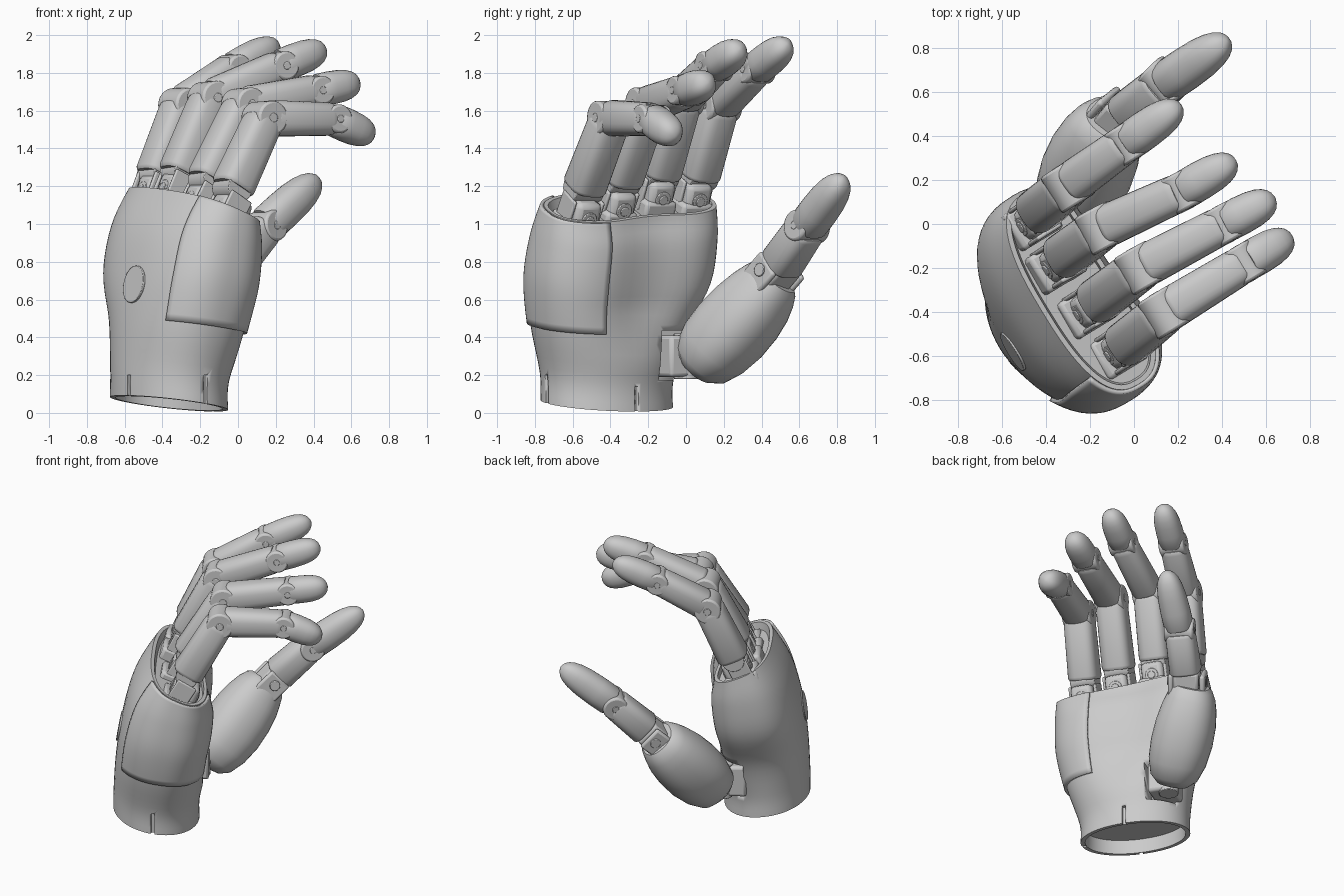
import bpy, bmesh, math
from mathutils import Vector as V, Matrix

if "Cube" in bpy.data.objects:
    bpy.data.objects.remove(bpy.data.objects["Cube"])

W = V((-.52, .854, 0))      # across the palm, towards the thumb
N = V((.854, .52, 0))       # out of the palm
Z = V((0, 0, 1))


def add_mesh(name, bm):
    bmesh.ops.recalc_face_normals(bm, faces=bm.faces)
    me = bpy.data.meshes.new(name)
    bm.to_mesh(me)
    bm.free()
    ob = bpy.data.objects.new(name, me)
    bpy.context.collection.objects.link(ob)
    return ob


def loft(name, rings, closed=True):
    bm = bmesh.new()
    vs = [[bm.verts.new(p) for p in r] for r in rings]
    n = len(vs[0])
    for a, b in zip(vs, vs[1:]):
        for i in range(n if closed else n - 1):
            j = (i + 1) % n
            bm.faces.new((a[i], a[j], b[j], b[i]))
    if closed:
        bm.faces.new(vs[0][::-1])
        bm.faces.new(vs[-1])
    return add_mesh(name, bm)


def box(name, c, x, y, size, bevel=.015):
    x = x.normalized()
    z = x.cross(y).normalized()
    y = z.cross(x)
    m = Matrix((x, y, z)).transposed().to_4x4()
    bm = bmesh.new()
    bmesh.ops.create_cube(bm, size=1, matrix=Matrix.Translation(c) @ m @ Matrix.Diagonal((*size, 1)))
    ob = add_mesh(name, bm)
    if bevel:
        mod = ob.modifiers.new("bevel", 'BEVEL')
        mod.width, mod.segments = bevel, 2
    return ob


def cyl(name, c, axis, r, length, bevel=.004):
    bm = bmesh.new()
    m = Matrix.Translation(c) @ axis.to_track_quat('Z', 'Y').to_matrix().to_4x4()
    bmesh.ops.create_cone(bm, cap_ends=True, segments=28, radius1=r, radius2=r, depth=length, matrix=m)
    ob = add_mesh(name, bm)
    mod = ob.modifiers.new("bevel", 'BEVEL')
    mod.width, mod.segments, mod.limit_method = bevel, 2, 'ANGLE'
    return ob


def spow(x, e):
    return math.copysign(abs(x) ** e, x)


def section(c, x, y, a, b, n=2.6, count=28):
    out = []
    for i in range(count):
        t = 2 * math.pi * i / count
        out.append(c + x * a * spow(math.cos(t), 2 / n) + y * b * spow(math.sin(t), 2 / n))
    return out


SHAFT = [(0, .9), (.02, .96), (.05, 1), (.92, 1), (.98, .97), (1, .92)]
TIP = [(0, .94), (.03, 1), (.3, 1.02), (.55, .99), (.72, .9), (.84, .76), (.92, .58), (.97, .37), (1, .1)]


def segment(name, p0, p1, side, w0, w1, h0, h1, profile, n=2.7):
    d = (p1 - p0).normalized()
    x = (side - d * side.dot(d)).normalized()
    y = d.cross(x)
    rings = []
    for t, s in profile:
        w, h = w0 + (w1 - w0) * t, h0 + (h1 - h0) * t
        rings.append(section(p0.lerp(p1, t), x, y, w * s, h * s, n))
    return loft(name, rings)


def hinge(name, p, axis, r, half):
    cyl(name + "_hinge", p, axis, r, half * 1.96, .012)
    cyl(name + "_hinge_pin", p, axis, r * .28, half * 2.02)


# Palm surface: height, centre x, centre y, half width, half depth, tilt, squareness
PALM = [(.05, -.365, -.42, .37, .285, -.15, 2.05), (.20, -.362, -.42, .375, .285, -.15, 2.05),
        (.45, -.325, -.41, .435, .305, -.14, 2.25), (.70, -.31, -.355, .515, .31, -.15, 2.5),
        (.93, -.28, -.32, .525, .285, -.2, 2.5), (1.10, -.24, -.295, .505, .205, -.42, 2.6)]


def palm_row(s):
    s = max(0, min(s, 4.9999))
    i, f = int(s), s % 1
    p = [PALM[max(0, min(5, i + k))] for k in (-1, 0, 1, 2)]
    return [.5 * (2 * b + (c - a) * f + (2 * a - 5 * b + 4 * c - d) * f * f + (3 * b - a - 3 * c + d) * f ** 3)
            for a, b, c, d in zip(*p)]


def palm_point(s, t, grow=0., lift=0.):
    z, cx, cy, a, b, tilt, n = palm_row(s)
    u = (a + grow) * spow(math.cos(t), 2 / n)
    v = (b + grow) * spow(math.sin(t), 2 / n)
    if v > 0:                                   # hollow of the palm
        v -= .07 * math.exp(-((u - .05) / .26) ** 2) * max(0, min(1, (z - .3) / .3, (1.35 - z) / .3))
    return V((cx, cy, z + lift + tilt * v + .13 * u * max(0, z - .6))) + W * u + N * v


def palm_ring(s, grow=0., lift=0.):
    return [palm_point(s, 2 * math.pi * i / 64, grow, lift) for i in range(64)]


# Palm shell with hollow wrist and recessed knuckle rim
rings = [palm_ring(0, -.035, .1), palm_ring(0, -.03)]
rings += [palm_ring(k / 5) for k in range(26)]
rings += [palm_ring(5, -.022), palm_ring(5, -.03, -.05)]
palm = loft("palm", rings)


def cut(cutter):
    cutter.hide_render = True
    cutter.display_type = 'WIRE'
    mod = palm.modifiers.new("cut", 'BOOLEAN')
    mod.operation, mod.object, mod.solver = 'DIFFERENCE', cutter, 'EXACT'


cut(box("thumb_recess_cutter", V((-.25, -.02, .305)), N, W, (.34, .24, .26), 0))
for k, (deg, height) in enumerate(((180, .26), (262, .26), (88, .14))):     # wrist slots
    p = palm_point(0, math.radians(deg))
    out = V((p.x + .365, p.y + .42, 0))
    cut(box("wrist_slot_cutter_%d" % k, V((p.x, p.y, .07)), out, Z, (.05, height, .024), 0))

# Side cover plate wrapped round the little-finger edge
rows = []
for k in range(21):
    s = 2.02 + (4.97 - 2.02) * k / 20
    rows.append([palm_point(s, math.radians(112 + 118 * i / 30), .008) for i in range(31)])
plate = loft("side_cover", rows, closed=False)
mod = plate.modifiers.new("thickness", 'SOLIDIFY')
mod.thickness, mod.offset = .02, 0
# Round button on the back of the hand
tb = math.radians(266)
pb, pu = palm_point(2.74, tb), palm_point(2.94, tb)
cyl("back_button", pb, (pu - pb).cross(W).normalized(), .10, .014, .003)

# Fingers: knuckle, base, middle joint, end joint, tip
FINGERS = {
    "little": ((-.045, -.555, 1.05), (-.03, -.54, 1.19), (.14, -.40, 1.56), (.50, -.18, 1.555), (.715, -.055, 1.46)),
    "ring": ((-.185, -.37, 1.10), (-.16, -.345, 1.23), (.03, -.20, 1.63), (.41, 0, 1.705), (.64, .12, 1.75)),
    "middle": ((-.325, -.165, 1.16), (-.31, -.14, 1.265), (-.15, -.02, 1.665), (.22, .15, 1.835), (.46, .29, 1.93)),
    "index": ((-.44, .03, 1.15), (-.43, .065, 1.255), (-.30, .175, 1.63), (-.03, .37, 1.82), (.21, .54, 1.955)),
}
for name, pts in FINGERS.items():
    k, base, pip, dip, tip = [V(p) for p in pts]
    f = name + "_finger"
    d1, d2, d3 = (pip - base).normalized(), (dip - pip).normalized(), (tip - dip).normalized()
    axis = d1.cross(d2).normalized()
    if axis.dot(W) < 0:
        axis.negate()
    axis = (axis + W * 2).normalized()
    segment(f + "_base", base, pip - d1 * .015, axis, .105, .10, .108, .098, SHAFT, 3)
    hinge(f + "_middle", pip, axis, .09, .098)
    segment(f + "_middle", pip + d2 * .03, dip - d2 * .012, axis, .098, .088, .097, .088, SHAFT)
    hinge(f + "_end", dip, axis, .076, .087)
    segment(f + "_tip", dip + d3 * .014, tip, axis, .088, .083, .088, .086, TIP, 2.3)
    # Knuckle block, socket, pin through it and fork plates up to the finger
    pin = (N - Z * .4).normalized()
    box(f + "_knuckle", k - d1 * .02, W, pin, (.15, .18, .22), .03)
    box(f + "_socket", k - d1 * .07 - N * .01, W, pin, (.19, .23, .12), .02)
    cyl(f + "_knuckle_collar", k, pin, .045, .19)
    cyl(f + "_knuckle_pin", k, pin, .026, .20)
    cyl(f + "_knuckle_hinge", base, axis, .075, .17)
    for s in (-1, 1):
        box(f + "_fork", k + axis * .086 * s + d1 * .02 - N * .03, axis, d1, (.02, .18, .14), .008)

# Thumb mount in the wrist
side = V((.7, -.7, .1)).normalized()
box("thumb_mount", V((-.32, -.06, .30)), N, W, (.22, .18, .22), .02)
cyl("thumb_mount_pin", V((-.32, -.06, .31)), N, .04, .235)
cyl("thumb_mount_axle", V((-.30, .0, .30)), Z, .065, .24)

# Thumb ball: a rounded drop along its axis, flared towards the knuckle
BALL = [(-.30, .035, .225, .05), (-.295, .045, .235, .11), (-.28, .08, .27, .165), (-.25, .15, .345, .20),
        (-.215, .235, .435, .213), (-.18, .32, .53, .208), (-.15, .39, .61, .19), (-.13, .435, .665, .168),
        (-.11, .465, .705, .145), (-.10, .48, .72, .12)]
d = V((.21, .44, .50)).normalized()
x = (side - d * side.dot(d)).normalized()
loft("thumb_ball", [section(V(p[:3]), x, d.cross(x), p[3] * .96, p[3] * .98, 2.3, 36) for p in BALL])

# Thumb joints and segments
mcp, ip, tip = V((-.06, .475, .745)), V((.14, .64, .985)), V((.425, .835, 1.245))
d1, d2 = (ip - mcp).normalized(), (tip - ip).normalized()
box("thumb_knuckle", mcp, side, d1, (.17, .15, .17), .02)
cyl("thumb_knuckle_pin", mcp, side, .035, .26)
for s in (-1, 1):
    box("thumb_fork", mcp + side * .105 * s - d1 * .03, side, d1, (.035, .18, .17), .015)
segment("thumb_base", mcp + d1 * .06, ip - d1 * .015, side, .105, .098, .108, .098, SHAFT, 3)
hinge("thumb_end", ip, side, .083, .099)
segment("thumb_tip", ip + d2 * .02, tip, side, .098, .092, .10, .095, TIP, 2.3)

# Smooth surfaces, crisp edges
for ob in bpy.data.objects:
    ob.select_set(True)
bpy.context.view_layer.objects.active = palm
bpy.ops.object.shade_smooth_by_angle(angle=math.radians(35))
